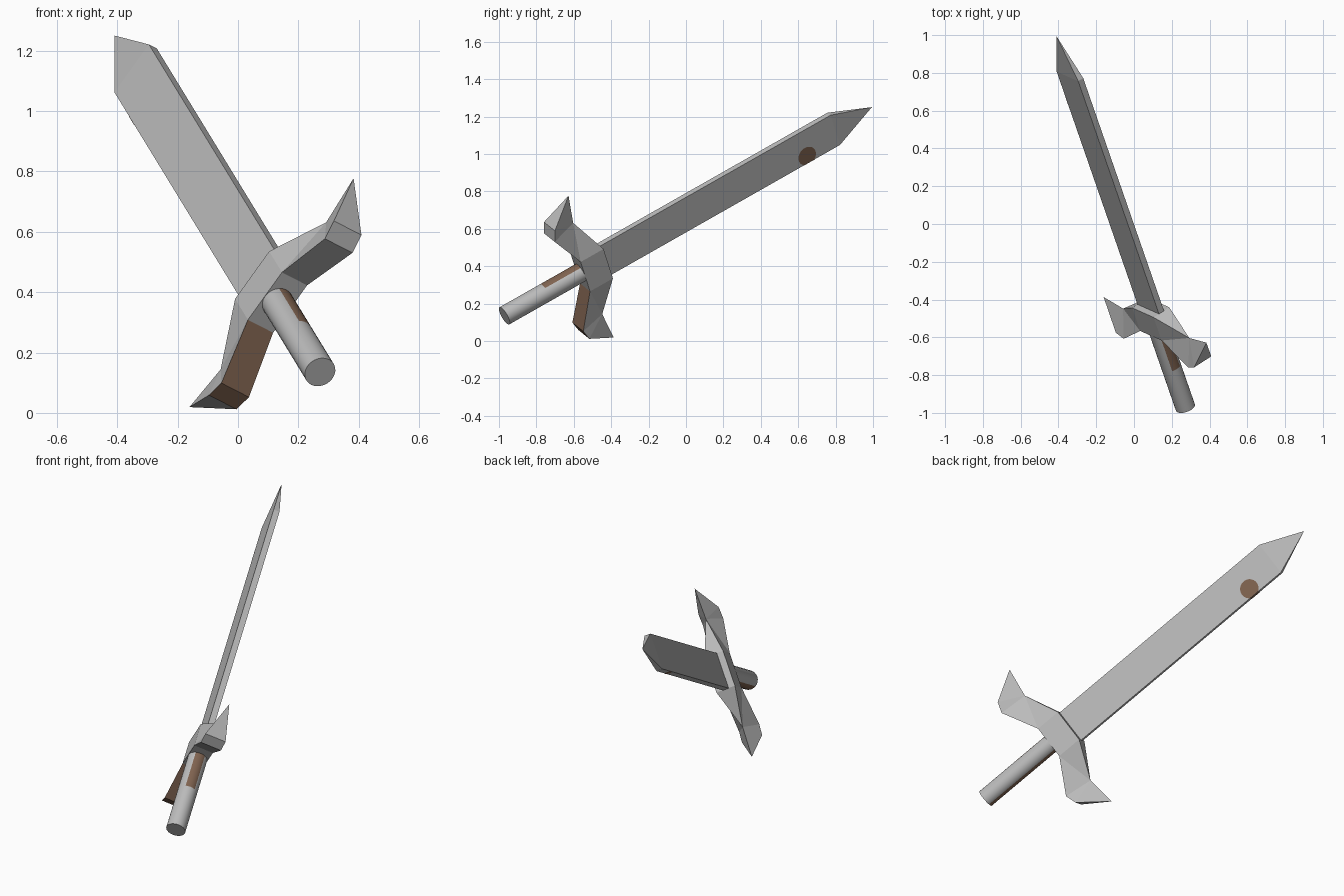
import bpy, bmesh, math
from mathutils import Matrix, Vector

if "Cube" in bpy.data.objects:
    bpy.data.objects.remove(bpy.data.objects["Cube"])

# Sword frame: local x = blade width, y = blade thickness, z = length (0 at the grip end)
D = Vector((-0.289, 0.8326, 0.4728)).normalized()
W = Vector((0.564, -0.25, 0.787))
W = (W - D * W.dot(D)).normalized()
N = D.cross(W)
FRAME = Matrix((W, N, D)).transposed().to_4x4()
FRAME.translation = Vector((0.272, -0.971, 0.135))


def material(name, rgb):
    m = bpy.data.materials.new(name)
    m.diffuse_color = (*rgb, 1)
    m.use_nodes = True
    m.node_tree.nodes["Principled BSDF"].inputs["Base Color"].default_value = m.diffuse_color
    return m


STEEL = material("grey steel", (0.50, 0.50, 0.50))
BROWN = material("brown", (0.215, 0.125, 0.08))


def make(name, bm, recalc=True):
    if recalc:
        bmesh.ops.recalc_face_normals(bm, faces=bm.faces[:])
    me = bpy.data.meshes.new(name)
    bm.to_mesh(me)
    bm.free()
    me.materials.append(STEEL)
    me.materials.append(BROWN)
    ob = bpy.data.objects.new(name, me)
    bpy.context.collection.objects.link(ob)
    ob.matrix_world = FRAME
    return ob


# Blade: flat bar that closes to a point
HW, HT = 0.101, 0.017
bm = bmesh.new()
rings = [[bm.verts.new((x * HW, y * HT, z)) for x, y in ((-1, -1), (1, -1), (1, 1), (-1, 1))]
         for z in (0.60, 2.115)]
tip = bm.verts.new((0, 0, 2.36))
bm.faces.new(rings[0])
for i in range(4):
    j = (i + 1) % 4
    bm.faces.new((rings[0][i], rings[0][j], rings[1][j], rings[1][i]))
    bm.faces.new((rings[1][i], rings[1][j], tip))
make("blade", bm)

# Brown round mark on one blade side, cut off by the blade's edge and running over it
bm = bmesh.new()
pts = []
for i in range(32):
    a = math.tau * i / 32
    pts.append((max(-0.057 + 0.054 * math.cos(a), -HW), HT + 0.001, 1.917 + 0.054 * math.sin(a)))
face = bm.faces.new([bm.verts.new(p) for p in pts])
face.normal_update()
if face.normal.y < 0:
    face.normal_flip()
edge = bm.faces.new([bm.verts.new((-HW - 0.001, y, z)) for y, z in
                     ((-HT, 1.885), (HT, 1.885), (HT, 1.95), (-HT, 1.95))])
edge.normal_update()
if edge.normal.x > 0:
    edge.normal_flip()
for f in bm.faces:
    f.material_index = 1
make("blade_mark", bm, recalc=False)

# Guard: centre block with two mirrored faceted arms ending in points
bm = bmesh.new()
block = {(s, h, n): bm.verts.new((s * 0.10, n * 0.054, 0.635 if h else 0.488))
         for s in (-1, 1) for h in (0, 1) for n in (-1, 1)}
for h in (0, 1):
    bm.faces.new([block[k] for k in ((-1, h, -1), (1, h, -1), (1, h, 1), (-1, h, 1))])
for n in (-1, 1):
    bm.faces.new([block[k] for k in ((-1, 0, n), (1, 0, n), (1, 1, n), (-1, 1, n))])
for s in (-1, 1):
    point = bm.verts.new((s * 0.482, 0, 0.557))
    ridge = bm.verts.new((s * 0.31, 0, 0.535))
    low = {n: bm.verts.new((s * 0.304, n * 0.059, 0.38)) for n in (-1, 1)}
    out = {n: bm.verts.new((s * 0.367, n * 0.059, 0.40)) for n in (-1, 1)}
    under = [bm.faces.new((block[s, 0, -1], block[s, 0, 1], low[1], low[-1])),
             bm.faces.new((low[-1], low[1], out[1], out[-1]))]
    bm.faces.new((out[-1], out[1], point))
    bm.faces.new((block[s, 1, -1], block[s, 1, 1], ridge))
    for n in (-1, 1):
        bm.faces.new((block[s, 0, n], block[s, 1, n], ridge))
        bm.faces.new((block[s, 0, n], ridge, low[n]))
        bm.faces.new((ridge, low[n], out[n]))
        bm.faces.new((ridge, out[n], point))
    if s < 0:  # brown underside on the lower arm only
        for f in under:
            f.material_index = 1
make("guard", bm)

# Grip: round bar with a brown patch near the guard and a brown strip along one side
SEG, R = 24, 0.053
bm = bmesh.new()
rings = [[bm.verts.new((R * math.cos(math.tau * i / SEG), R * math.sin(math.tau * i / SEG), z))
          for i in range(SEG)] for z in (0, 0.26, 0.50)]
bm.faces.new(rings[0])
bm.faces.new(rings[-1])
for k in (0, 1):
    for i in range(SEG):
        j = (i + 1) % SEG
        f = bm.faces.new((rings[k][i], rings[k][j], rings[k + 1][j], rings[k + 1][i]))
        angle = (i + 0.5) * 360 / SEG
        patch = k == 1 and (angle < 30 or angle > 330)
        if patch or 145 < angle < 205:
            f.material_index = 1
grip = make("grip", bm)
bpy.context.view_layer.objects.active = grip
grip.select_set(True)
bpy.ops.object.shade_smooth_by_angle(angle=math.radians(40))
